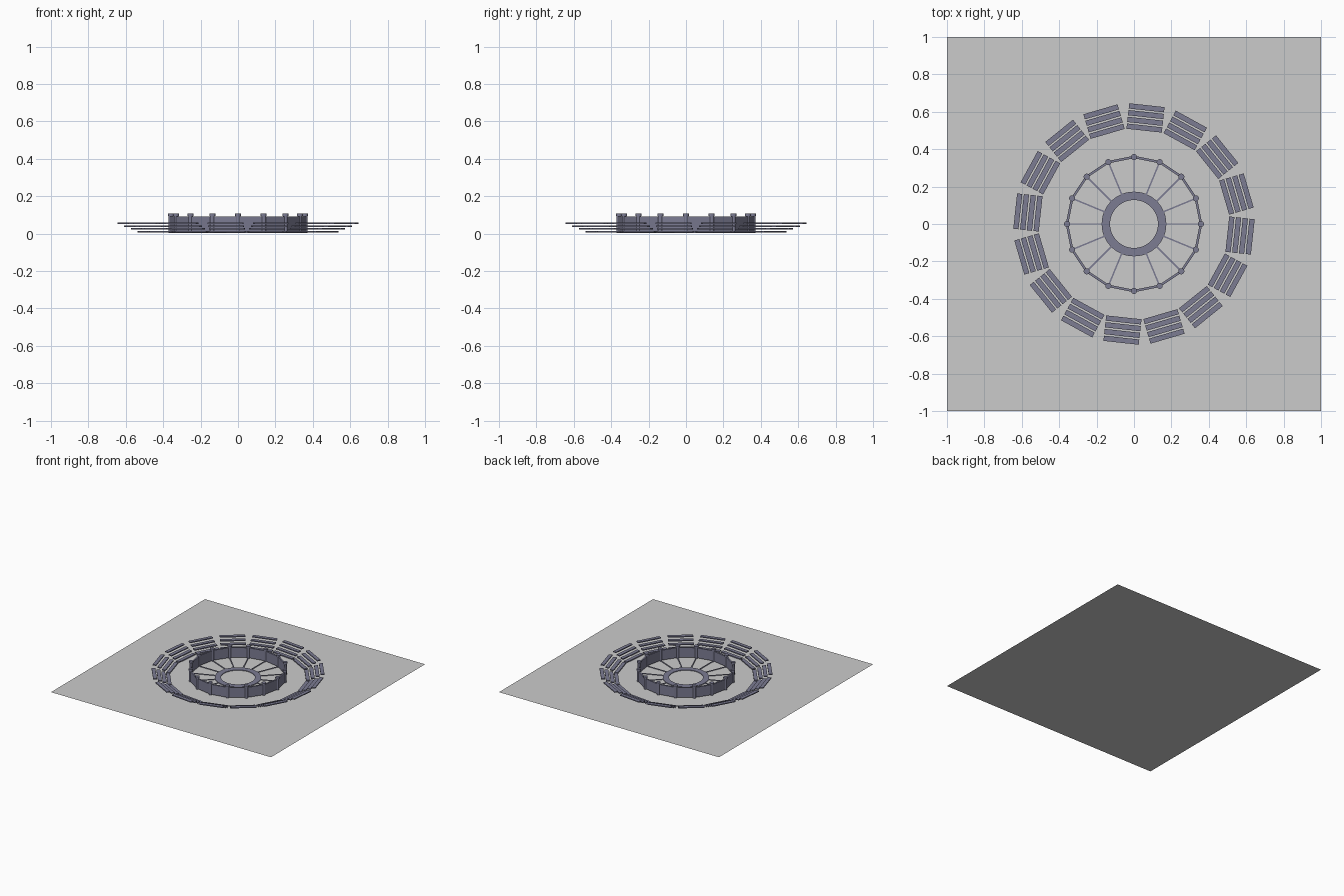
import bpy, math
from mathutils import Matrix, Vector
import bmesh

if "Cube" in bpy.data.objects:
    bpy.data.objects.remove(bpy.data.objects["Cube"])

N = 16
STEP = 2 * math.pi / N

slate = bpy.data.materials.new("slate")
slate.diffuse_color = (0.2, 0.2, 0.29, 1)
slate.use_nodes = True
slate.node_tree.nodes["Principled BSDF"].inputs["Base Color"].default_value = slate.diffuse_color


def finish(name, bm, mat=slate):
    bmesh.ops.recalc_face_normals(bm, faces=bm.faces)
    me = bpy.data.meshes.new(name)
    bm.to_mesh(me)
    bm.free()
    ob = bpy.data.objects.new(name, me)
    bpy.context.collection.objects.link(ob)
    if mat:
        me.materials.append(mat)
    return ob


def box(bm, angle, radius, z, radial, tangent, height):
    """Box placed at polar (angle, radius), turned to face the centre."""
    m = (Matrix.Rotation(angle, 4, 'Z') @ Matrix.Translation((radius, 0, z))
         @ Matrix.Diagonal((radial, tangent, height, 1)))
    bmesh.ops.create_cube(bm, size=1, matrix=m)


def lathe(bm, profile, sides, centre=(0, 0), closed=False):
    """Revolve an (r, z) profile about a vertical axis."""
    rings = [[bm.verts.new((centre[0] + r * math.cos(2 * math.pi * i / sides),
                            centre[1] + r * math.sin(2 * math.pi * i / sides), z))
              for i in range(sides)] for r, z in profile]
    pairs = list(zip(rings, rings[1:]))
    if closed:
        pairs.append((rings[-1], rings[0]))
    else:
        bm.faces.new(rings[0])
        bm.faces.new(rings[-1])
    for a, b in pairs:
        for i in range(sides):
            j = (i + 1) % sides
            bm.faces.new((a[i], a[j], b[j], b[i]))


# ground slab: a single flat sheet
bm = bmesh.new()
bmesh.ops.create_grid(bm, x_segments=1, y_segments=1, size=1)
finish("floor", bm, None)

# flat centre ring
bm = bmesh.new()
lathe(bm, [(0.128, 0.004), (0.173, 0.004), (0.173, 0.009), (0.128, 0.009)], 48, closed=True)
finish("centre_ring", bm)

# radial floor lines
bm = bmesh.new()
for i in range(N):
    box(bm, i * STEP, 0.26, 0.006, 0.19, 0.008, 0.004)
finish("floor_spokes", bm)

# straight barrier panels between the posts
R = 0.358
bm = bmesh.new()
for i in range(N):
    box(bm, (i + 0.5) * STEP, R * math.cos(STEP / 2), 0.049, 0.013,
        2 * R * math.sin(STEP / 2), 0.082)
finish("barrier_panels", bm)

# round posts with wider caps
bm = bmesh.new()
post = [(0.0125, 0.004), (0.0125, 0.094), (0.0165, 0.094), (0.0165, 0.106)]
for i in range(N):
    lathe(bm, post, 12, (R * math.cos(i * STEP), R * math.sin(i * STEP)))
finish("barrier_posts", bm)

# four rising tiers of seating, in sixteen blocks
OFFSET = math.radians(-6.2)
for t in range(4):
    bm = bmesh.new()
    for i in range(N):
        box(bm, OFFSET + i * STEP, 0.516 + 0.0363 * t, 0.009 + 0.0155 * t,
            0.028, 0.19, 0.008)
    finish(f"bench_tier_{t + 1}", bm)
